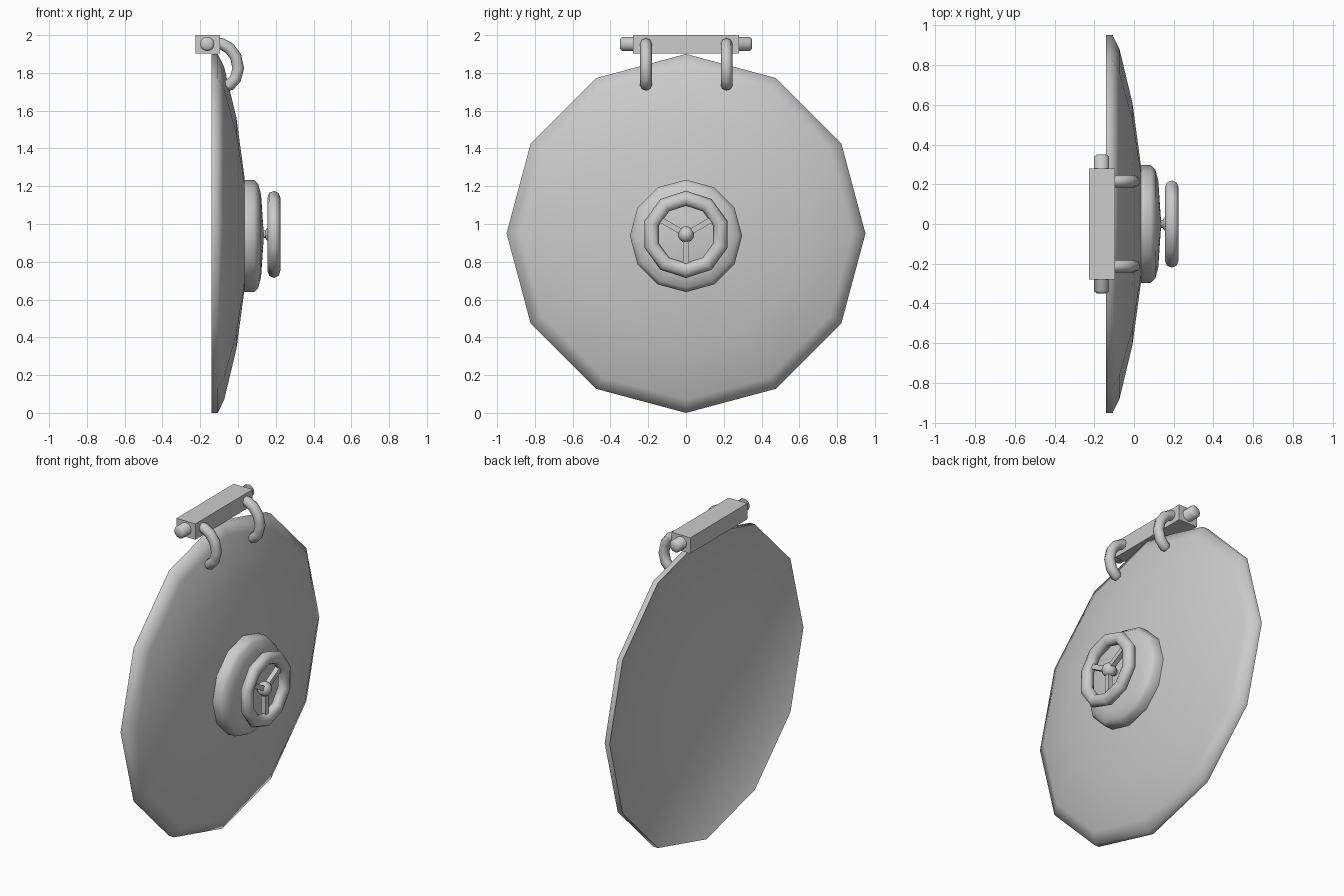
import bpy, bmesh, math
from mathutils import Matrix

if "Cube" in bpy.data.objects:
    bpy.data.objects.remove(bpy.data.objects["Cube"])


def finish(name, bm, angle=70, smooth=True):
    bmesh.ops.remove_doubles(bm, verts=bm.verts, dist=1e-5)
    bmesh.ops.recalc_face_normals(bm, faces=bm.faces)
    me = bpy.data.meshes.new(name)
    bm.to_mesh(me)
    bm.free()
    ob = bpy.data.objects.new(name, me)
    bpy.context.collection.objects.link(ob)
    if smooth:
        bpy.ops.object.select_all(action='DESELECT')
        ob.select_set(True)
        bpy.context.view_layer.objects.active = ob
        bpy.ops.object.shade_smooth_by_angle(angle=math.radians(angle))
    return ob


def lathe(name, profile, sides, matrix, closed=False, angle=70, back=True):
    """Revolve (x, radius) points about the x axis; ends are capped unless closed."""
    bm = bmesh.new()
    rings = []
    for x, r in profile:
        rings.append([bm.verts.new((x, r * math.sin(t), r * math.cos(t)))
                      for t in (2 * math.pi * i / sides for i in range(sides))])
    pairs = list(zip(rings, rings[1:]))
    if closed:
        pairs.append((rings[-1], rings[0]))
    else:
        if back:
            bm.faces.new(rings[0])
        bm.faces.new(rings[-1])
    for a, b in pairs:
        for i in range(sides):
            j = (i + 1) % sides
            bm.faces.new((a[i], a[j], b[j], b[i]))
    bm.transform(matrix)
    return finish(name, bm, angle)


def at(x, y, z):
    return Matrix.Translation((x, y, z))


# Domed hatch dish: same dome inside and out, one plate thickness apart
dome = [(-.107, .95), (-.073, .88), (-.008, .61), (.034, .3), (.044, .05)]
inside = [(x - .034, r) for x, r in reversed(dome)]
lathe("hatch_disc", inside + dome, 12, at(0, 0, .95))

# Raised centre hub
lathe("hub", [(.034, .297), (.085, .297), (.107, .275), (.122, .22), (.135, .03)],
      12, at(0, 0, .937), back=False)

# Hand wheel rim: tube section revolved
wz = .945
rim = [(.19 + .035 * math.cos(2 * math.pi * i / 8),
        .191 + .04 * math.sin(2 * math.pi * i / 8)) for i in range(8)]
lathe("wheel_rim", rim, 10, at(0, 0, wz), closed=True)

# Wheel shaft and centre ball
lathe("wheel_shaft", [(.12, .02), (.19, .02)], 10, at(0, 0, wz))
bm = bmesh.new()
bmesh.ops.create_uvsphere(bm, u_segments=12, v_segments=8, radius=.043,
                          matrix=at(.182, 0, wz))
finish("wheel_ball", bm)

# Three spokes
for k in range(3):
    bm = bmesh.new()
    bmesh.ops.create_cube(bm, size=1)
    bm.transform(Matrix.Diagonal((.03, .03, .18, 1)))
    bm.transform(at(.185, 0, -.1))
    bm.transform(at(0, 0, wz) @ Matrix.Rotation(k * 2 * math.pi / 3, 4, 'X'))
    finish(f"wheel_spoke_{k + 1}", bm, smooth=False)

# Hinge block
bm = bmesh.new()
bmesh.ops.create_cube(bm, size=1)
bm.transform(at(-.161, 0, 1.951) @ Matrix.Diagonal((.13, .56, .098, 1)))
finish("hinge_block", bm, smooth=False)

# Hinge pin along y with softened ends
lathe("hinge_pin", [(-.349, .025), (-.338, .038), (.338, .038), (.349, .025)],
      12, at(-.163, 0, 1.953) @ Matrix.Rotation(math.pi / 2, 4, 'Z'))


# Curved hinge arms, swept tubes with rounded lower ends
def arm(name, y):
    path = [(-.13, 1.956), (-.085, 1.953), (-.045, 1.93), (-.012, 1.886),
            (.001, 1.825), (-.013, 1.77), (-.048, 1.733), (-.06, 1.725)]
    cu = bpy.data.curves.new(name, 'CURVE')
    cu.dimensions = '3D'
    cu.bevel_depth = .031
    cu.bevel_resolution = 2
    cu.use_fill_caps = True
    sp = cu.splines.new('POLY')
    sp.points.add(len(path) - 1)
    for i, (p, (x, z)) in enumerate(zip(sp.points, path)):
        p.co = (x, y, z, 1)
        p.radius = .7 if i == len(path) - 1 else 1
    ob = bpy.data.objects.new(name, cu)
    bpy.context.collection.objects.link(ob)
    bpy.ops.object.select_all(action='DESELECT')
    ob.select_set(True)
    bpy.context.view_layer.objects.active = ob
    bpy.ops.object.convert(target='MESH')
    bpy.ops.object.shade_smooth_by_angle(angle=math.radians(60))


arm("hinge_arm_left", -.212)
arm("hinge_arm_right", .215)
